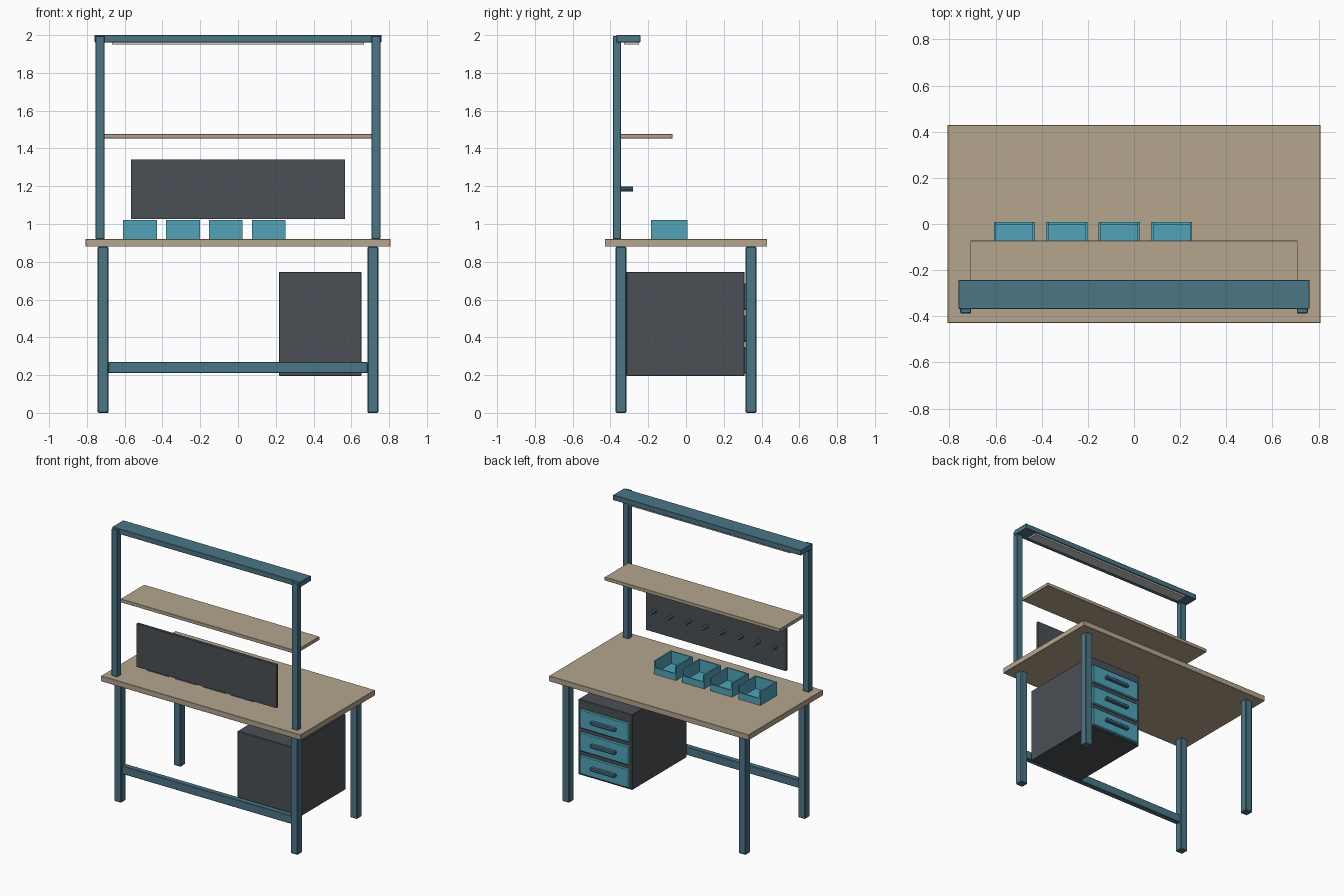
import bpy, bmesh
from mathutils import Matrix, Vector

if "Cube" in bpy.data.objects:
    bpy.data.objects.remove(bpy.data.objects["Cube"])


def material(name, r, g, b):
    m = bpy.data.materials.new(name)
    m.diffuse_color = (r, g, b, 1)
    m.use_nodes = True
    m.node_tree.nodes["Principled BSDF"].inputs["Base Color"].default_value = m.diffuse_color
    return m


WOOD = material("wood", 0.46, 0.38, 0.27)
FRAME = material("frame_paint", 0.07, 0.18, 0.24)
DARK = material("dark_metal", 0.07, 0.08, 0.09)
TEAL = material("bin_plastic", 0.08, 0.37, 0.48)
LAMP = material("lamp_diffuser", 0.8, 0.8, 0.78)


def finish(bm, name, mat, bevel=0):
    me = bpy.data.meshes.new(name)
    bm.to_mesh(me)
    bm.free()
    me.materials.append(mat)
    ob = bpy.data.objects.new(name, me)
    bpy.context.collection.objects.link(ob)
    if bevel:
        mod = ob.modifiers.new("bevel", "BEVEL")
        mod.width = bevel
        mod.segments = 1
    return ob


def add_box(bm, x, y, z):
    size = [b - a for a, b in (x, y, z)]
    mid = Vector([(a + b) / 2 for a, b in (x, y, z)])
    bmesh.ops.create_cube(bm, size=1, matrix=Matrix.Translation(mid) @ Matrix.Diagonal((*size, 1)))


def box(name, x, y, z, mat, bevel=0):
    bm = bmesh.new()
    add_box(bm, x, y, z)
    return finish(bm, name, mat, bevel)


# Worktop
box("worktop", (-0.808, 0.808), (-0.43, 0.43), (0.88, 0.92), WOOD, 0.002)

# Legs and uprights, mirrored in x
for s, side in ((-1, "left"), (1, "right")):
    leg_x = (s * 0.714 - 0.029, s * 0.714 + 0.029)
    for c, end in ((-0.344, "front"), (0.344, "back")):
        box(f"{end}_{side}_leg", leg_x, (c - 0.029, c + 0.029), (0, 0.88), FRAME, 0.005)
    box(f"{side}_upright", (s * 0.73 - 0.024, s * 0.73 + 0.024), (-0.387, -0.343),
        (0.92, 1.995), FRAME, 0.003)

# Stretcher, top beam and lamp
box("stretcher", (-0.685, 0.685), (-0.364, -0.324), (0.21, 0.27), FRAME, 0.003)
box("top_beam", (-0.76, 0.76), (-0.368, -0.242), (1.962, 2.0), FRAME, 0.002)
box("lamp_strip", (-0.667, 0.667), (-0.328, -0.25), (1.951, 1.963), LAMP)

# Upper shelf and tool panel
box("upper_shelf", (-0.71, 0.71), (-0.345, -0.072), (1.452, 1.477), WOOD, 0.002)
box("tool_panel", (-0.566, 0.566), (-0.365, -0.345), (1.026, 1.342), DARK)

# Row of hooks on the panel
bm = bmesh.new()
for i in range(8):
    place = Matrix.Translation((-0.49 + i * 0.14, -0.316, 1.186)) @ Matrix.Rotation(1.570796, 4, "X")
    bmesh.ops.create_cone(bm, cap_ends=True, segments=10, radius1=0.013, radius2=0.013,
                          depth=0.07, matrix=place)
finish(bm, "panel_hooks", FRAME)

# Open-top storage bins with a low wall facing the user
T = 0.01
for i in range(4):
    x0 = -0.608 + i * 0.2275
    x1, y0, y1, z0 = x0 + 0.178, -0.186, 0.008, 0.92
    bm = bmesh.new()
    add_box(bm, (x0, x1), (y0, y1), (z0, z0 + T))
    add_box(bm, (x0, x0 + T), (y0, y1), (z0, 1.02))
    add_box(bm, (x1 - T, x1), (y0, y1), (z0, 1.02))
    add_box(bm, (x0 + T, x1 - T), (y0, y0 + T), (z0 + T, 1.02))
    add_box(bm, (x0 + T, x1 - T), (y1 - T, y1), (z0 + T, 0.968))
    finish(bm, f"storage_bin_{i + 1}", TEAL)

# Drawer cabinet
box("cabinet", (0.217, 0.653), (-0.316, 0.311), (0.196, 0.747), DARK, 0.003)
for i in range(3):
    z = 0.278 + i * 0.168
    box(f"drawer_front_{i + 1}", (0.235, 0.635), (0.305, 0.325), (z - 0.07, z + 0.07), TEAL, 0.006)
    box(f"drawer_handle_{i + 1}", (0.335, 0.535), (0.322, 0.35), (z - 0.012, z + 0.012), FRAME, 0.005)
